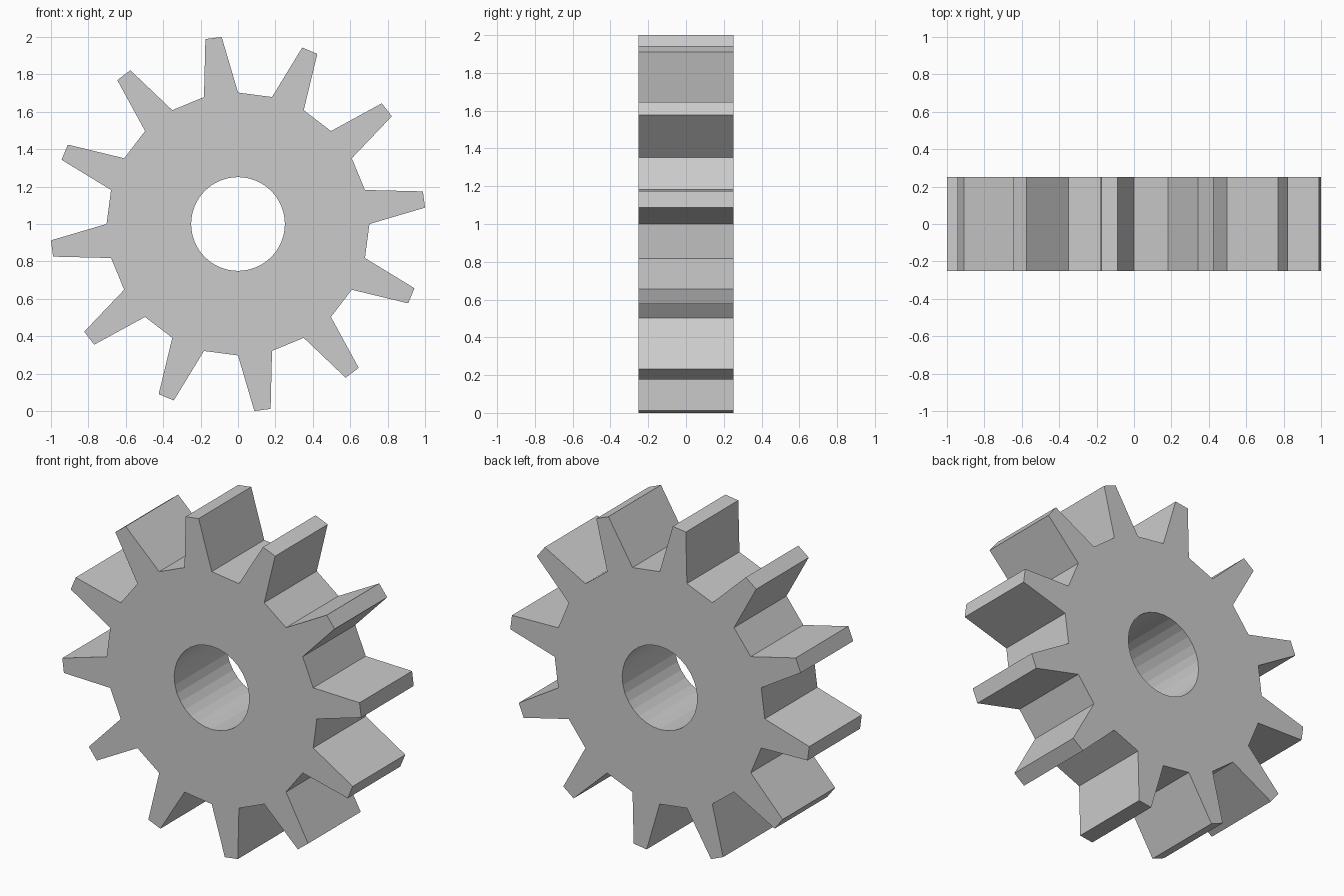
import bpy, bmesh
from math import radians, cos, sin

if "Cube" in bpy.data.objects:
    bpy.data.objects.remove(bpy.data.objects["Cube"])

TEETH = 12
TIP_R, ROOT_R, BORE_R = 1.0038, 0.7027, 0.251
HALF_DEPTH = 0.251
BORE_SIDES = 32


def add_loop(bm, polar):
    """Closed edge loop on the front plane from (angle, radius) pairs."""
    verts = [bm.verts.new((r * cos(radians(a)), -HALF_DEPTH, 1 + r * sin(radians(a))))
             for a, r in polar]
    return [bm.edges.new((v, verts[(i + 1) % len(verts)])) for i, v in enumerate(verts)]


# Toothed outline: each tooth spans half a pitch and tapers to a narrow tip
pitch = 360 / TEETH
tooth = [(0, ROOT_R), (pitch / 6, TIP_R), (pitch / 3, TIP_R), (pitch / 2, ROOT_R)]
outline = [(i * pitch + a, r) for i in range(TEETH) for a, r in tooth]

# Round shaft hole
bore = [(i * 360 / BORE_SIDES, BORE_R) for i in range(BORE_SIDES)]

# Fill between the two loops, then extrude through the thickness
bm = bmesh.new()
edges = add_loop(bm, outline) + add_loop(bm, bore)
bmesh.ops.triangle_fill(bm, edges=edges, use_beauty=True, normal=(0, -1, 0))
ext = bmesh.ops.extrude_face_region(bm, geom=bm.faces[:], use_keep_orig=True)
bmesh.ops.translate(bm, vec=(0, 2 * HALF_DEPTH, 0),
                    verts=[g for g in ext["geom"] if isinstance(g, bmesh.types.BMVert)])
bmesh.ops.recalc_face_normals(bm, faces=bm.faces[:])

mesh = bpy.data.meshes.new("gear_wheel")
bm.to_mesh(mesh)
bm.free()
gear = bpy.data.objects.new("gear_wheel", mesh)
bpy.context.collection.objects.link(gear)
